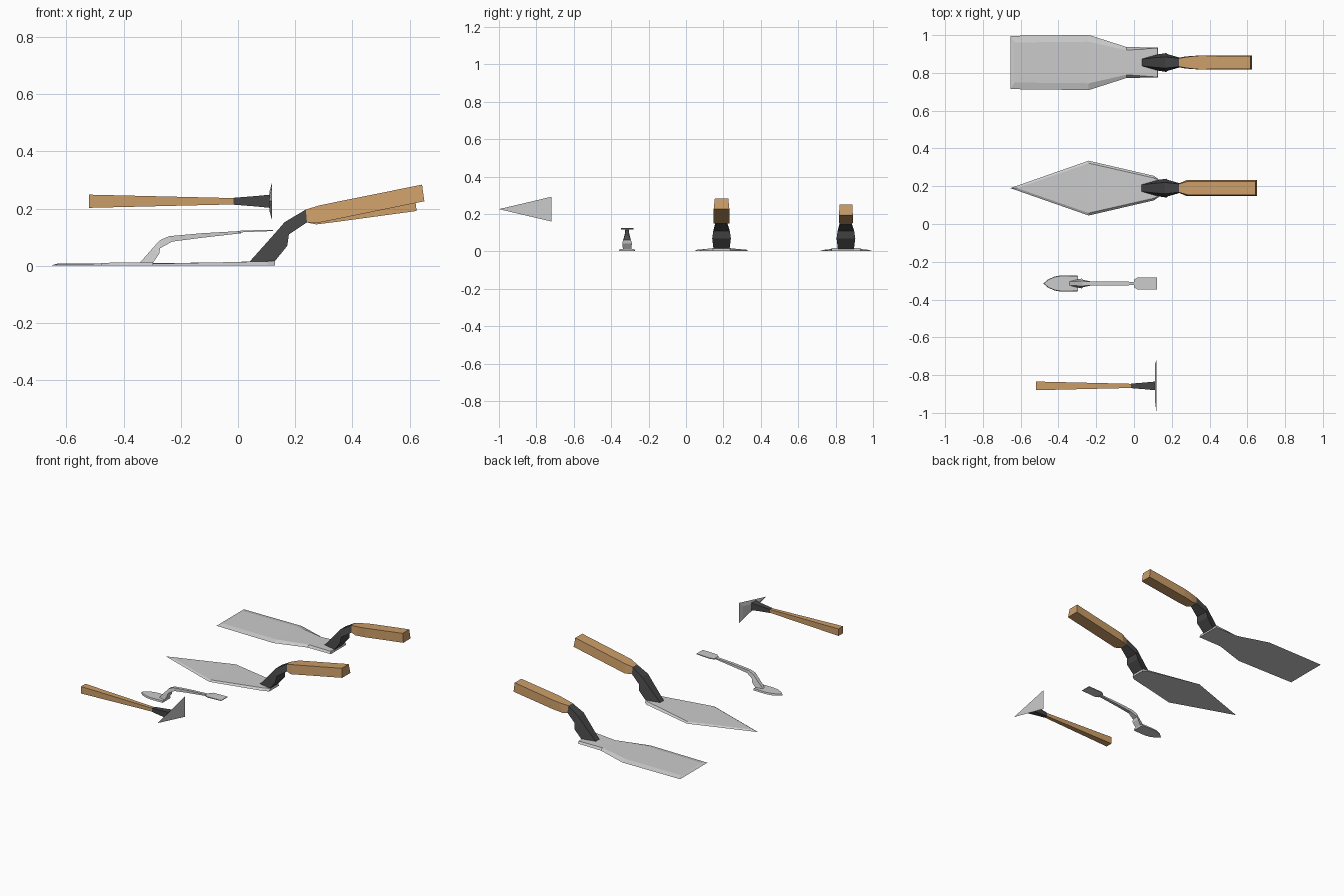
import bpy, bmesh


def material(name, rgb):
    m = bpy.data.materials.new(name)
    m.diffuse_color = (*rgb, 1)
    return m


WOOD = material("wood", (0.60, 0.34, 0.14))
DARK = material("dark_steel", (0.06, 0.06, 0.06))


def finish(name, bm, y, mat):
    bmesh.ops.recalc_face_normals(bm, faces=bm.faces)
    me = bpy.data.meshes.new(name)
    bm.to_mesh(me)
    bm.free()
    ob = bpy.data.objects.new(name, me)
    ob.location.y = y
    if mat:
        me.materials.append(mat)
    bpy.context.collection.objects.link(ob)
    return ob


def loft(name, sections, y, mat=None):
    """Bridge four-sided sections (top x, z, half width, bottom x, z, half width)."""
    bm = bmesh.new()
    rings = [[bm.verts.new(p) for p in ((tx, -tw, tz), (tx, tw, tz), (bx, bw, bz), (bx, -bw, bz))]
             for tx, tz, tw, bx, bz, bw in sections]
    for a, b in zip(rings, rings[1:]):
        for i in range(4):
            j = (i + 1) % 4
            bm.faces.new((a[i], a[j], b[j], b[i]))
    bm.faces.new(rings[0])
    bm.faces.new(rings[-1])
    return finish(name, bm, y, mat)


def blade(name, stations, y):
    """Flat underside, bevelled top: stations (x, half width, top x, top half width, top z)."""
    bm = bmesh.new()
    rows = [[bm.verts.new(p) for p in ((x, -w, 0.001), (tx, -tw, tz), (tx, tw, tz), (x, w, 0.001))]
            for x, w, tx, tw, tz in stations]
    for a, b in zip(rows, rows[1:]):
        for i in range(4):
            j = (i + 1) % 4
            bm.faces.new((a[i], a[j], b[j], b[i]))
    bm.faces.new(rows[0])
    bm.faces.new(rows[-1])
    bmesh.ops.remove_doubles(bm, verts=bm.verts, dist=1e-5)
    return finish(name, bm, y, None)


# Blades of the two large trowels
blade("square_trowel_blade", [
    (-0.655, 0.141, -0.632, 0.106, 0.008),
    (-0.24, 0.146, -0.24, 0.11, 0.010),
    (-0.04, 0.082, -0.04, 0.065, 0.013),
    (0.128, 0.079, 0.125, 0.077, 0.018)], 0.855)
blade("pointed_trowel_blade", [
    (-0.655, 0.0, -0.62, 0.0, 0.007),
    (-0.24, 0.145, -0.24, 0.132, 0.009),
    (0.105, 0.065, 0.10, 0.055, 0.016),
    (0.13, 0.048, 0.128, 0.044, 0.018)], 0.19)

# Dark cranked shanks and wooden grips
NECK = (0.237, 0.197, 0.022, 0.241, 0.152, 0.026)
grips = {
    "square_trowel": (0.855, [NECK, (0.30, 0.206, 0.032, 0.273, 0.145, 0.032),
                              (0.345, 0.213, 0.036, 0.345, 0.154, 0.037),
                              (0.617, 0.251, 0.034, 0.624, 0.192, 0.037)]),
    "pointed_trowel": (0.19, [NECK, (0.286, 0.212, 0.036, 0.278, 0.150, 0.042),
                              (0.643, 0.284, 0.036, 0.651, 0.226, 0.042)]),
}
for tool, (y, sections) in grips.items():
    loft(tool + "_shank", [
        (0.038, 0.012, 0.018, 0.125, 0.012, 0.043),
        (0.115, 0.098, 0.026, 0.172, 0.070, 0.050),
        (0.163, 0.153, 0.030, 0.178, 0.110, 0.044),
        NECK], y, DARK)
    loft(tool + "_grip", sections, y, WOOD)

# Small leaf trowel: leaf blade, bent stem, flat spatula end
blade("leaf_blade", [
    (-0.48, 0.0, -0.476, 0.0, 0.010),
    (-0.455, 0.022, -0.453, 0.020, 0.011),
    (-0.42, 0.037, -0.42, 0.034, 0.012),
    (-0.385, 0.043, -0.385, 0.040, 0.012),
    (-0.297, 0.041, -0.297, 0.039, 0.013)], -0.315)
loft("leaf_stem", [
    (-0.343, 0.011, 0.010, -0.297, 0.011, 0.022),
    (-0.300, 0.060, 0.012, -0.275, 0.043, 0.026),
    (-0.273, 0.090, 0.013, -0.272, 0.062, 0.020),
    (-0.240, 0.104, 0.010, -0.230, 0.085, 0.011),
    (-0.13, 0.114, 0.010, -0.13, 0.098, 0.010),
    (0.01, 0.122, 0.009, 0.01, 0.114, 0.009)], -0.315)
loft("leaf_spatula", [
    (0.0, 0.122, 0.020, 0.0, 0.116, 0.020),
    (0.02, 0.124, 0.033, 0.02, 0.118, 0.033),
    (0.122, 0.126, 0.033, 0.122, 0.122, 0.033)], -0.315)

# Triangular scraper: tapered grip, flared ferrule, thin blade bevelled at the back
Y, Z = -0.857, 0.226


def square_bar(name, ends, mat):
    loft(name, [(x, Z + h, h, x, Z - h, h) for x, h in ends], Y, mat)


square_bar("scraper_grip", [(-0.52, 0.023), (-0.015, 0.011)], WOOD)
square_bar("scraper_ferrule", [(-0.015, 0.012), (0.06, 0.018), (0.112, 0.023)], DARK)
bm = bmesh.new()
front = [bm.verts.new(p) for p in ((0.119, -0.143, Z), (0.119, 0.137, Z - 0.066), (0.119, 0.137, Z + 0.066))]
back = [bm.verts.new(p) for p in ((0.110, -0.07, Z), (0.110, 0.11, Z - 0.034), (0.110, 0.11, Z + 0.034))]
bm.faces.new(front)
bm.faces.new(back)
for i in range(3):
    j = (i + 1) % 3
    bm.faces.new((front[i], front[j], back[j], back[i]))
finish("scraper_blade", bm, Y, None)
